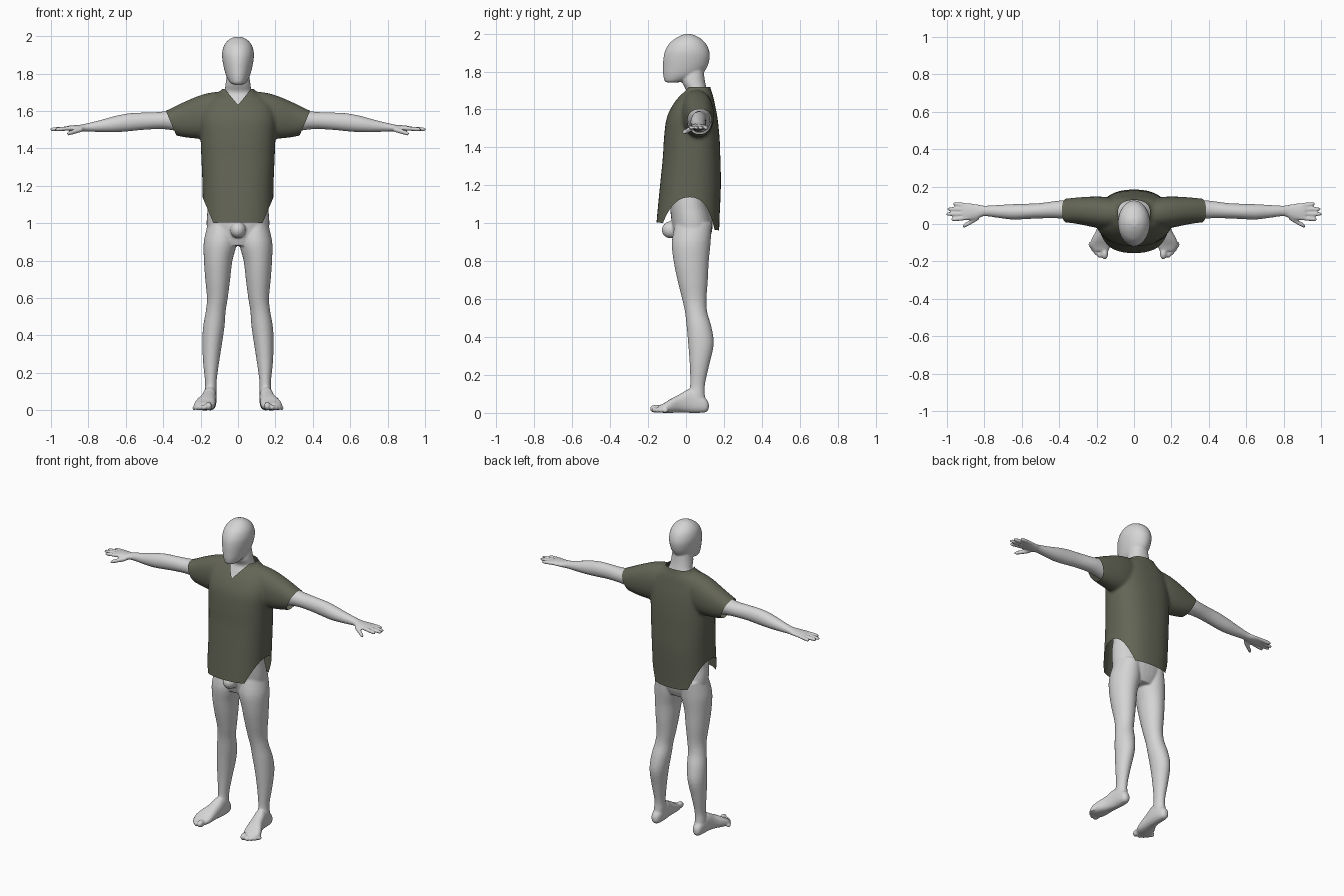
import bpy, bmesh, math
from mathutils import Vector, Matrix

if "Cube" in bpy.data.objects:
    bpy.data.objects.remove(bpy.data.objects["Cube"])


def material(name, rgb):
    m = bpy.data.materials.new(name)
    m.diffuse_color = (*rgb, 1)
    m.use_nodes = True
    m.node_tree.nodes["Principled BSDF"].inputs["Base Color"].default_value = m.diffuse_color
    return m


SKIN = material("light grey", (0.66, 0.66, 0.66))
CLOTH = material("olive green", (0.125, 0.13, 0.092))


def spline(rows, steps=4):
    """Catmull-Rom interpolation through rows of numbers."""
    out = []
    for i in range(len(rows) - 1):
        p0, p1, p2, p3 = (rows[max(i - 1, 0)], rows[i], rows[i + 1],
                          rows[min(i + 2, len(rows) - 1)])
        for k in range(steps):
            t = k / steps
            out.append([0.5 * (2 * b + (c - a) * t + (2 * a - 5 * b + 4 * c - d) * t * t
                               + (3 * b - a - 3 * c + d) * t ** 3)
                        for a, b, c, d in zip(p0, p1, p2, p3)])
    return out + [list(rows[-1])]


def loft(bm, axis, rows, side=1, power=2.0, n=32):
    """Closed tube along an axis; each row is (position, a0, a1, b0, b1)."""
    rings = []
    for t, a0, a1, b0, b1 in spline(rows):
        ring = []
        for k in range(n):
            c, s = math.cos(2 * math.pi * k / n), math.sin(2 * math.pi * k / n)
            a = (a0 + a1) / 2 + (a1 - a0) / 2 * math.copysign(abs(c) ** (2 / power), c)
            b = (b0 + b1) / 2 + (b1 - b0) / 2 * math.copysign(abs(s) ** (2 / power), s)
            x, y, z = {"x": (t, a, b), "y": (a, t, b), "z": (a, b, t)}[axis]
            ring.append(bm.verts.new((x * side, y, z)))
        rings.append(ring)
    for r0, r1 in zip(rings, rings[1:]):
        for k in range(n):
            bm.faces.new((r0[k], r0[(k + 1) % n], r1[(k + 1) % n], r1[k]))
    bm.faces.new(rings[0])
    bm.faces.new(rings[-1])


def ball(bm, centre, size):
    mat = Matrix.Translation(centre) @ Matrix.Diagonal((*size, 1))
    bmesh.ops.create_uvsphere(bm, u_segments=20, v_segments=12, radius=1, matrix=mat)


def digit(bm, start, end, r, side):
    """Tapered finger running along x from start to end."""
    rows = []
    for t, f in ((0, 1), (0.5, 1.0), (0.85, 0.9), (0.96, 0.65), (1, 0.3)):
        p = Vector(start).lerp(Vector(end), t)
        rows.append((p.x, p.y - r * f, p.y + r * f, p.z - r * f, p.z + r * f))
    loft(bm, "x", rows, side, n=14)


def fuse(bm, name, mat, voxel, smooth):
    """Blend overlapping parts into one smooth skin."""
    bmesh.ops.recalc_face_normals(bm, faces=bm.faces)
    me = bpy.data.meshes.new(name)
    bm.to_mesh(me)
    bm.free()
    ob = bpy.data.objects.new(name, me)
    bpy.context.collection.objects.link(ob)
    rm = ob.modifiers.new("blend", "REMESH")
    rm.mode = "VOXEL"
    rm.voxel_size = voxel
    sm = ob.modifiers.new("soften", "SMOOTH")
    sm.factor = 0.5
    sm.iterations = smooth
    bpy.context.view_layer.objects.active = ob
    ob.select_set(True)
    for m in ("blend", "soften"):
        bpy.ops.object.modifier_apply(modifier=m)
    ob.data.materials.clear()
    ob.data.materials.append(mat)
    for p in ob.data.polygons:
        p.use_smooth = True
        p.material_index = 0
    return ob


# ---------- body ----------
bm = bmesh.new()
# torso and neck: z, half width, front, back
torso = [(.88, .10, -.05, .11), (.93, .155, -.065, .13), (1.0, .168, -.075, .14),
         (1.1, .16, -.085, .12), (1.2, .152, -.085, .125), (1.35, .17, -.095, .145),
         (1.5, .175, -.085, .15), (1.6, .155, -.045, .138), (1.66, .11, -.015, .125),
         (1.70, .075, .0, .112), (1.75, .066, -.022, .1), (1.83, .055, -.02, .09)]
loft(bm, "z", [(z, -w, w, f, b) for z, w, f, b in torso], power=2.2)
# smooth faceless head
head = [(1.742, .022, -.10, -.05), (1.75, .04, -.113, .0), (1.78, .06, -.12, .075),
        (1.82, .073, -.121, .11), (1.87, .083, -.119, .125), (1.91, .085, -.11, .122),
        (1.95, .075, -.086, .103), (1.98, .051, -.047, .068), (1.997, .02, -.01, .03)]
loft(bm, "z", [(z, -w, w, f, b) for z, w, f, b in head])
# groin
ball(bm, (0, -.08, .965), (.042, .048, .045))

arm = [(.1, .0, .13, 1.49, 1.67), (.2, .005, .138, 1.48, 1.655), (.3, .02, .13, 1.49, 1.62),
       (.4, .03, .125, 1.503, 1.597), (.5, .03, .112, 1.5, 1.592), (.58, .026, .108, 1.492, 1.588),
       (.65, .024, .106, 1.487, 1.575), (.72, .032, .102, 1.487, 1.556),
       (.8, .042, .098, 1.49, 1.536), (.84, .027, .105, 1.49, 1.527),
       (.89, .02, .112, 1.493, 1.523), (.915, .024, .11, 1.496, 1.52)]
leg = [(1.0, .02, .16, -.055, .135), (.9, .006, .183, -.075, .13), (.8, .03, .182, -.065, .12),
       (.7, .042, .175, -.045, .115), (.6, .055, .166, -.02, .108), (.53, .066, .172, -.005, .112),
       (.45, .072, .186, .004, .135), (.36, .085, .191, .012, .146), (.25, .102, .186, .02, .122),
       (.15, .115, .176, .022, .1), (.09, .115, .18, .015, .1), (.04, .12, .178, .02, .11)]
foot = [(.12, .138, .162, .02, .05), (.105, .124, .176, .004, .075), (.07, .116, .182, .0, .1),
        (.02, .115, .187, .0, .125), (-.03, .118, .2, .002, .1), (-.08, .12, .226, .0, .074),
        (-.115, .125, .235, .0, .052), (-.145, .138, .215, .003, .038)]
for s in (1, -1):
    loft(bm, "x", arm, s)
    loft(bm, "z", leg, s)
    loft(bm, "y", foot, s, power=2.4)
    # fingers: base y, tip x, tip y
    for y0, x1, y1 in ((.032, .978, .024), (.055, 1.004, .053), (.078, .998, .08), (.1, .968, .108)):
        digit(bm, (.89, y0, 1.508), (x1, y1, 1.502), .0115, s)
    digit(bm, (.83, .035, 1.503), (.915, -.013, 1.478), .0135, s)
    # toes: x, y, radius
    for x, y, r in ((.157, -.16, .022), (.184, -.162, .015), (.203, -.148, .014),
                    (.22, -.13, .013), (.234, -.11, .012)):
        ball(bm, (x * s, y, r), (r * .85, r * 1.35, r))
body = fuse(bm, "body", SKIN, .006, 4)

# ---------- shirt ----------
bm = bmesh.new()
# shirt trunk: z, half width, front, back
trunk = [(.9, .187, -.16, .175), (1.0, .188, -.156, .176), (1.2, .19, -.137, .184),
         (1.35, .196, -.122, .181), (1.45, .2, -.116, .177), (1.55, .205, -.103, .167),
         (1.62, .19, -.072, .154), (1.67, .15, -.035, .143), (1.7, .1, -.008, .133),
         (1.74, .074, -.005, .123), (1.77, .07, -.005, .12)]
loft(bm, "z", [(z, -w, w, f, b) for z, w, f, b in trunk], power=2.4, n=48)
sleeve = [(.04, .0, .12, 1.52, 1.7), (.12, -.025, .14, 1.46, 1.702), (.2, -.02, .147, 1.452, 1.685),
          (.3, .0, .142, 1.462, 1.643), (.38, .01, .134, 1.482, 1.604), (.44, .014, .13, 1.488, 1.58)]
for s in (1, -1):
    loft(bm, "x", sleeve, s, power=2.2)
shirt = fuse(bm, "v_neck_shirt", CLOTH, .009, 5)

# cut the hem, the sleeve ends and the neck opening
bm = bmesh.new()
bm.from_mesh(shirt.data)


def cut(co, no, clear=True):
    bmesh.ops.bisect_plane(bm, geom=bm.verts[:] + bm.edges[:] + bm.faces[:],
                           plane_co=co, plane_no=no, clear_outer=clear)


cut((0, 0, .985), (0, -.13, -1))
cut((0, 0, 1.718), (0, 0, 1))
V_LOW, V_SLOPE = 1.632, .82
for s in (1, -1):
    cut((.385 * s, 0, 1.6), (.92 * s, 0, -.39))
    cut((0, 0, V_LOW), (s, 0, -V_SLOPE), False)
cut((0, .05, 0), (0, 1, 0), False)
opening = []
for f in bm.faces:
    c = f.calc_center_median()
    if c.y < .05 and abs(c.x) < V_SLOPE * (c.z - V_LOW):
        opening.append(f)
bmesh.ops.delete(bm, geom=opening, context="FACES")
bm.to_mesh(shirt.data)
bm.free()
for p in shirt.data.polygons:
    p.use_smooth = True
